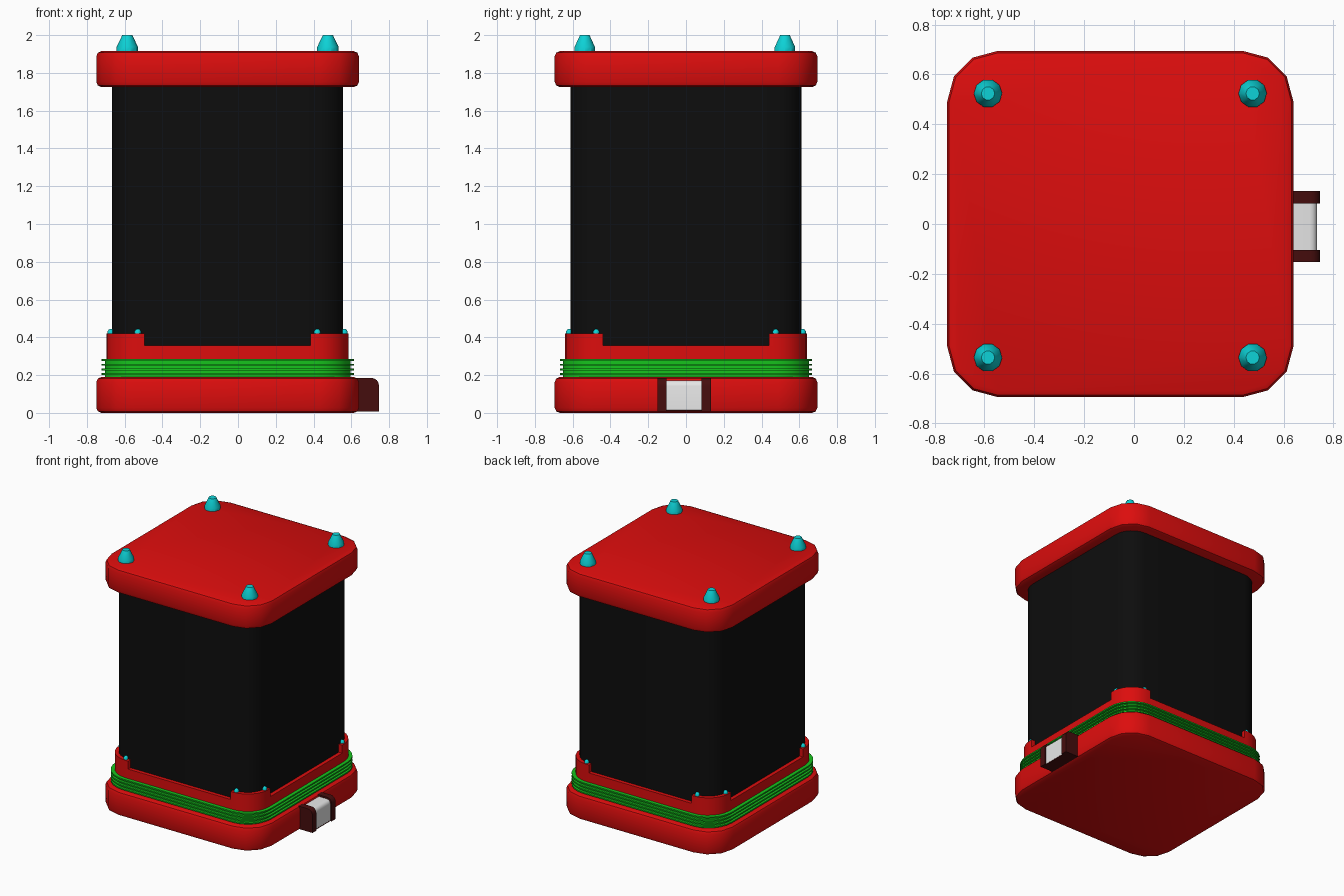
import bpy, bmesh
from math import sin, cos, pi, radians

cube = bpy.data.objects.get("Cube")
if cube:
    bpy.data.objects.remove(cube, do_unlink=True)

CX = -0.055          # centre of the tower, offset by the side socket


def material(name, r, g, b):
    m = bpy.data.materials.new(name)
    m.use_nodes = True
    m.diffuse_color = (r, g, b, 1)
    bsdf = next(n for n in m.node_tree.nodes if n.type == 'BSDF_PRINCIPLED')
    bsdf.inputs["Base Color"].default_value = (r, g, b, 1)
    return m


RED = material("red", 0.72, 0.004, 0.004)
BLACK = material("black", 0.004, 0.004, 0.004)
GREEN = material("green", 0.008, 0.55, 0.012)
CYAN = material("cyan", 0.004, 0.65, 0.68)
MAROON = material("maroon", 0.06, 0.004, 0.004)
WHITE = material("white", 0.8, 0.8, 0.8)


def loft(name, loops, mat):
    """Skin equal-length loops of points and cap both ends."""
    bm = bmesh.new()
    rings = [[bm.verts.new(p) for p in loop] for loop in loops]
    n = len(rings[0])
    for a, b in zip(rings, rings[1:]):
        for i in range(n):
            j = (i + 1) % n
            bm.faces.new((a[i], a[j], b[j], b[i]))
    bm.faces.new(rings[0][::-1])
    bm.faces.new(rings[-1])
    bmesh.ops.recalc_face_normals(bm, faces=bm.faces)
    me = bpy.data.meshes.new(name)
    bm.to_mesh(me)
    bm.free()
    me.materials.append(mat)
    ob = bpy.data.objects.new(name, me)
    bpy.context.collection.objects.link(ob)
    bpy.ops.object.select_all(action='DESELECT')
    ob.select_set(True)
    bpy.context.view_layer.objects.active = ob
    bpy.ops.object.shade_smooth_by_angle(angle=radians(35))
    return ob


def corner(half, radius, segs, quarter=0):
    c = half - radius
    sx, sy = [(1, 1), (-1, 1), (-1, -1), (1, -1)][quarter]
    angles = [(quarter + i / segs) * pi / 2 for i in range(segs + 1)]
    return [(sx * c + radius * cos(a), sy * c + radius * sin(a)) for a in angles]


def rounded_block(name, half, radius, segs, profile, mat):
    """profile: (z, inset) pairs from bottom to top."""
    loops = [[(CX + x, y, z) for q in range(4)
              for x, y in corner(half - d, radius - d, segs, q)]
             for z, d in profile]
    return loft(name, loops, mat)


def edged(z0, z1, r):
    k = r * 0.3
    return [(z0, r), (z0 + k, k), (z0 + r, 0), (z1 - r, 0), (z1 - k, k), (z1, r)]


def turned(name, x, y, profile, mat, sides):
    """profile: (z, radius) pairs."""
    ring = [2 * pi * i / sides for i in range(sides)]
    return loft(name, [[(CX + x + r * cos(a), y + r * sin(a), z) for a in ring]
                       for z, r in profile], mat)


# Main stack
rounded_block("base", 0.695, 0.205, 3, edged(0, 0.19, 0.027), RED)
rounded_block("lid", 0.695, 0.205, 3, edged(1.725, 1.915, 0.027), RED)
rounded_block("body", 0.612, 0.15, 6, [(0.3, 0), (1.74, 0)], BLACK)
rounded_block("collar", 0.641, 0.18, 6, [(0.18, 0), (0.358, 0)], RED)

# Ribbed seal
ribs = [(0.188, 0)]
for i in range(4):
    z = 0.2 + i * 0.025
    ribs += [(z, 0), (z, -0.018), (z + 0.01, -0.018), (z + 0.01, 0)]
rounded_block("ribbed_seal", 0.65, 0.185, 6, ribs, GREEN)

# Corner brackets, their small studs and the pegs on the lid
for sx, sy, label in ((1, 1, "back_left"), (-1, 1, "back_right"),
                      (-1, -1, "front_right"), (1, -1, "front_left")):
    outline = [(0.44, 0.44), (0.641, 0.44)] + corner(0.641, 0.18, 6) + [(0.44, 0.641)]
    # drop the arc ends that lie behind the straight cuts
    outline = [p for p in outline if min(p) >= 0.44]
    loft("bracket_" + label, [[(CX + sx * x, sy * y, z) for x, y in outline]
                              for z in (0.3, 0.42)], RED)
    for i, (x, y) in enumerate(((0.475, 0.618), (0.618, 0.475))):
        turned(f"stud_{label}_{i + 1}", sx * x, sy * y,
               [(0.41, 0.017), (0.432, 0.017), (0.441, 0.011), (0.445, 0.004)], CYAN, 10)
    turned("peg_" + label, sx * 0.531, sy * 0.53 - 0.006,
           [(1.905, 0.057), (1.937, 0.057), (1.988, 0.032), (2.0, 0.027)], CYAN, 10)


# Side socket: rounded cheeks, pale insert and floor
def socket_part(name, y0, y1, z0, z1, x1, r, mat):
    arc = [(x1 - r + r * cos(a), z1 - r + r * sin(a))
           for a in (i * pi / 8 for i in range(5))]
    side = [(0.58, z0), (x1, z0)] + arc + [(0.58, z1)]
    loft(name, [[(x, y, z) for x, z in side] for y in (y0, y1)], mat)


socket_part("socket_cheek_back", 0.083, 0.132, 0.008, 0.185, 0.746, 0.04, MAROON)
socket_part("socket_cheek_front", -0.152, -0.104, 0.008, 0.185, 0.746, 0.04, MAROON)
socket_part("socket_insert", -0.104, 0.083, 0.014, 0.172, 0.735, 0.03, WHITE)
socket_part("socket_floor", -0.104, 0.083, 0.008, 0.014, 0.735, 0.002, MAROON)
